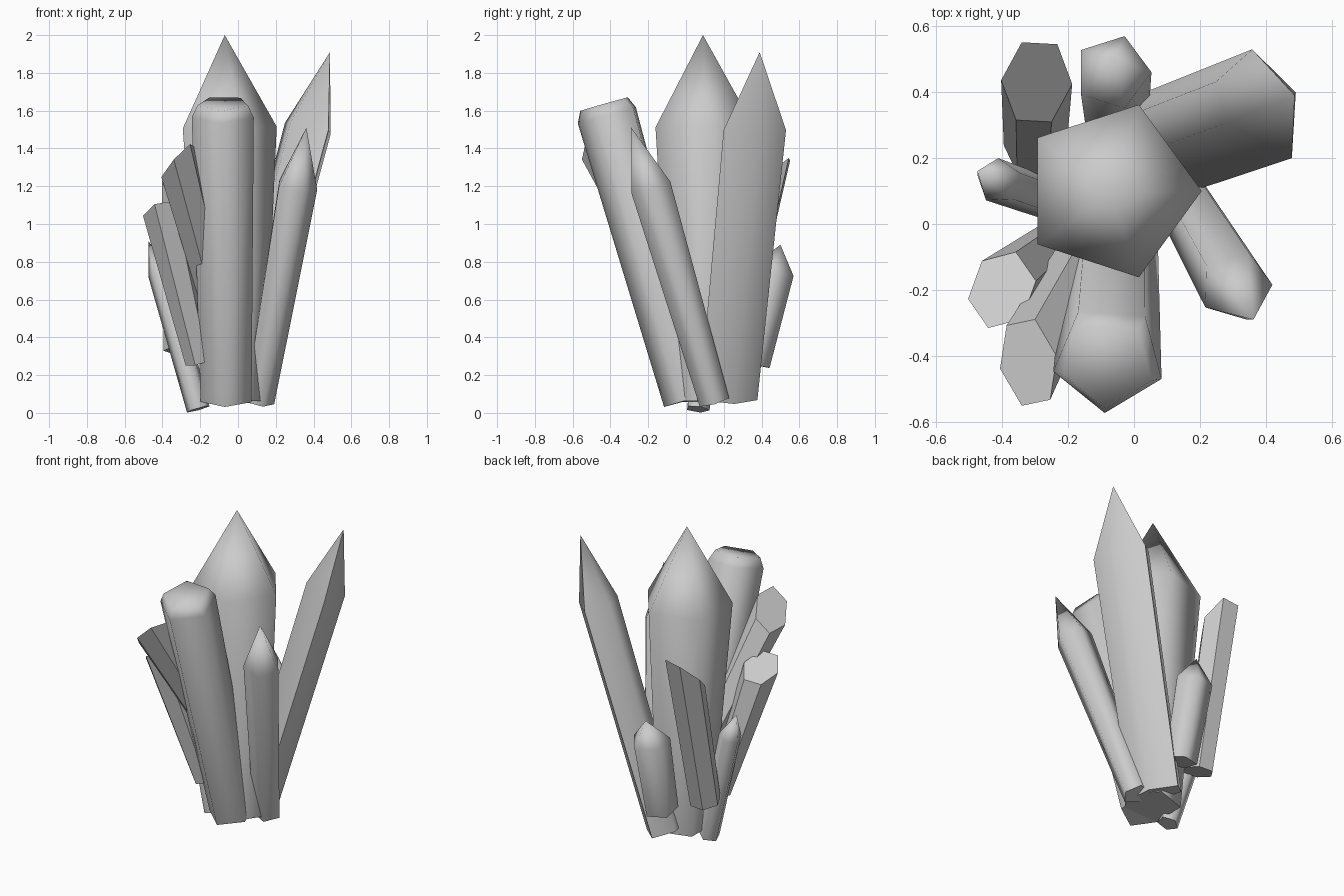
import bpy, bmesh, math
from mathutils import Vector

if "Cube" in bpy.data.objects:
    bpy.data.objects.remove(bpy.data.objects["Cube"])


def ring(center, axis, radius, sides, phase, profile=None):
    """Cross-section perpendicular to the crystal axis."""
    rot = Vector((0, 0, 1)).rotation_difference(axis)
    if profile:  # irregular cross-section, scaled by radius
        return [center + rot @ Vector((x * radius, y * radius, 0)) for x, y in profile]
    pts = []
    for i in range(sides):
        a = math.radians(phase) + math.tau * i / sides
        pts.append(center + rot @ Vector((math.cos(a) * radius, math.sin(a) * radius, 0)))
    return pts


def crystal(name, base, top, r0, r1, phase=0, sides=5, apex=None, slant=None,
            inset=None, profile=None):
    """Tapered prism ending in a point, a slanted cut or a bevelled flat top."""
    base, top = Vector(base), Vector(top)
    axis = (top - base).normalized()
    bm = bmesh.new()
    loops = [ring(base, axis, r0, sides, phase, profile),
             ring(top, axis, r1, sides, phase, profile)]
    if slant:  # slide the top ring along the axis onto the cutting plane
        n = Vector((-slant[0], -slant[1], 1))
        loops[1] = [p + axis * ((top - p).dot(n) / axis.dot(n)) for p in loops[1]]
    if inset:
        loops.append(ring(top + axis * inset[1], axis, r1 * inset[0], sides, phase))
    loops = [[bm.verts.new(p) for p in pts] for pts in loops]
    bm.faces.new(loops[0][::-1])
    for lo, hi in zip(loops, loops[1:]):
        for i in range(sides):
            j = (i + 1) % sides
            bm.faces.new((lo[i], lo[j], hi[j], hi[i]))
    if apex:
        tip = bm.verts.new(apex)
        for i in range(sides):
            bm.faces.new((loops[-1][i], loops[-1][(i + 1) % sides], tip))
    else:
        bm.faces.new(loops[-1])
    bm.normal_update()
    mesh = bpy.data.meshes.new(name)
    bm.to_mesh(mesh)
    bm.free()
    obj = bpy.data.objects.new(name, mesh)
    bpy.context.collection.objects.link(obj)
    # five-sided crystals are softly shaded, six-sided ones are faceted
    if sides == 5:
        bpy.ops.object.select_all(action='DESELECT')
        obj.select_set(True)
        bpy.context.view_layer.objects.active = obj
        bpy.ops.object.shade_smooth_by_angle(angle=math.radians(75))
    return obj


# pointed crystals
crystal("main_crystal", (-0.04, 0.10, 0.06), (-0.07, 0.10, 1.51), 0.18, 0.275, 0,
        apex=(-0.07, 0.09, 2.0))
crystal("back_right_crystal", (-0.01, 0.225, 0.08), (0.37, 0.365, 1.51), 0.93, 1.0,
        apex=(0.487, 0.39, 1.91),
        profile=[(0.125, 0.035), (-0.01, 0.165), (-0.125, 0.065), (-0.095, -0.06), (0.11, -0.165)])
crystal("front_right_crystal", (0.108, 0.15, 0.06), (0.308, -0.187, 1.2), 0.085, 0.113, 0,
        apex=(0.362, -0.29, 1.51))
crystal("back_crystal", (-0.06, 0.345, 0.26), (-0.065, 0.46, 0.75), 0.105, 0.118, 0,
        apex=(-0.06, 0.50, 0.89))
crystal("left_small_crystal", (-0.21, 0.06, 0.02), (-0.41, 0.13, 0.74), 0.065, 0.07, 20,
        apex=(-0.475, 0.16, 0.91))

# front crystal with bevelled flat top
crystal("front_crystal", (-0.06, 0.02, 0.07), (-0.077, -0.407, 1.58), 0.142, 0.173, -94,
        inset=(0.82, 0.06))

# six-sided crystals with slanted cuts
crystal("back_left_crystal", (-0.30, 0.23, 0.33), (-0.295, 0.43, 1.24), 0.095, 0.108, -5,
        sides=6, slant=(0.2, 0.85))
crystal("left_front_crystal", (-0.21, -0.04, 0.27), (-0.40, -0.2, 1.06), 0.072, 0.107, 15,
        sides=6, slant=(0.3, -0.5))
crystal("front_left_crystal", (-0.06, 0.07, 0.35), (-0.32, -0.42, 1.33), 0.07, 0.112, 25,
        sides=6, slant=(1.0, -0.24))
